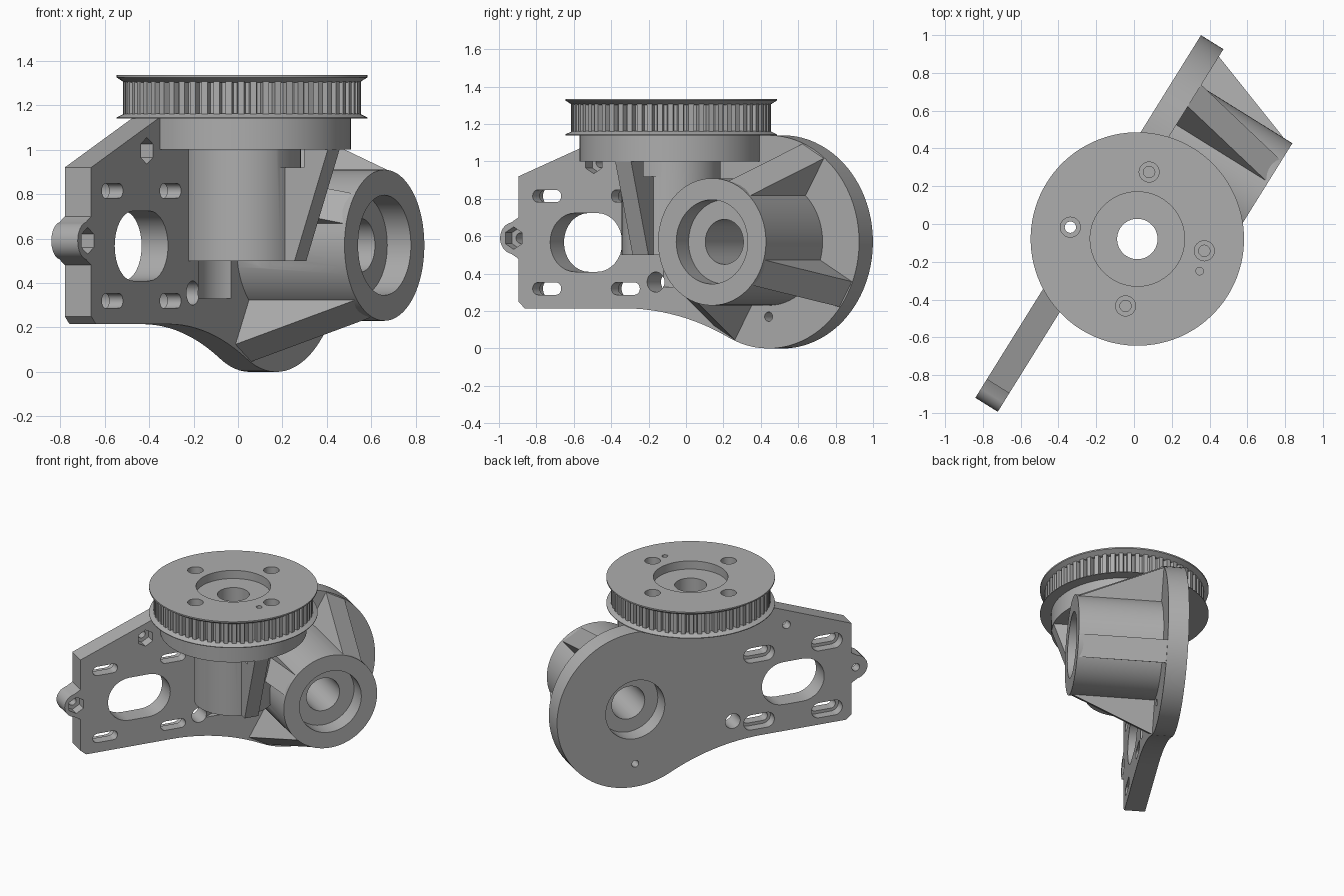
import bpy, bmesh
from math import radians, cos, sin, pi
from mathutils import Matrix, Vector

cube = bpy.data.objects.get("Cube")
if cube:
    bpy.data.objects.remove(cube, do_unlink=True)

grey = bpy.data.materials.new("plain_grey")
grey.use_nodes = True
grey.diffuse_color = (0.42, 0.42, 0.42, 1)
grey.node_tree.nodes["Principled BSDF"].inputs["Base Color"].default_value = (0.42, 0.42, 0.42, 1)

# Local frame: x runs along the plate, y points out of its back, z is up
BACK, FRONT, BOSS_END = 0.227, 0.087, -0.486
DISC = (0.466, 0.57)
HUB = (-0.058, -0.057)


def along_y(a, b, h):
    return (a, h, b)


def along_z(a, b, h):
    return (a, b, h)


def along_x(a, b, h):
    return (h, a, b)


def arc(c, r, a0=0, a1=360, n=64):
    """Points on an arc; a full turn leaves out the repeated last point."""
    count = n if abs(a1 - a0) == 360 else n + 1
    angles = [radians(a0 + (a1 - a0) * i / n) for i in range(count)]
    return [(c[0] + r * cos(t), c[1] + r * sin(t)) for t in angles]


def slot(c, r, d):
    return arc((c[0] + d, c[1]), r, -90, 90, 16) + arc((c[0] - d, c[1]), r, 90, 270, 16)


def loft(name, sections, place):
    """Solid through matching outlines, each given as (points, height)."""
    bm = bmesh.new()
    rings = [[bm.verts.new(place(a, b, h)) for a, b in pts] for pts, h in sections]
    for low, high in zip(rings, rings[1:]):
        for i in range(len(low)):
            j = (i + 1) % len(low)
            bm.faces.new((low[i], low[j], high[j], high[i]))
    bm.faces.new(rings[0])
    bm.faces.new(rings[-1])
    bmesh.ops.recalc_face_normals(bm, faces=bm.faces)
    mesh = bpy.data.meshes.new(name)
    bm.to_mesh(mesh)
    bm.free()
    mesh.materials.append(grey)
    obj = bpy.data.objects.new(name, mesh)
    bpy.context.collection.objects.link(obj)
    return obj


def prism(name, pts, lo, hi, place):
    return loft(name, [(pts, lo), (pts, hi)], place)


def combine(target, tool, operation):
    mod = target.modifiers.new("combine", "BOOLEAN")
    mod.operation, mod.solver, mod.object = operation, "EXACT", tool
    bpy.ops.object.select_all(action="DESELECT")
    bpy.context.view_layer.objects.active = target
    target.select_set(True)
    bpy.ops.object.modifier_apply(modifier=mod.name)
    bpy.data.objects.remove(tool, do_unlink=True)


def cut(target, pts, lo, hi, place):
    combine(target, prism("cutter", pts, lo, hi, place), "DIFFERENCE")


# Mounting plate: round end, concave underside, sloped top and screw tab
outline = [(-1.07, 0.215)]
outline += arc((-0.45, -1.275), 1.49, 90, 63.6, 12)
outline += arc(DISC, 0.57, -116.4, 90, 48)[1:]
outline += [(-0.54, 1.14), (-1.11, 0.92), (-1.11, 0.7)]
outline += arc((-1.14, 0.59), 0.085, 100, 260, 16)
outline += [(-1.11, 0.48), (-1.11, 0.25)]
body = prism("mount_body", outline, FRONT, BACK, along_y)

# Bearing boss with four tapering ribs
combine(body, prism("boss", arc(DISC, 0.34), BOSS_END, 0.15, along_y), "UNION")
rib = [(0.23, 0.15), (0.56, 0.15), (0.56, FRONT), (0.328, -0.48), (0.23, -0.48)]
for angle in (60, 150, 240, 330):
    t = radians(angle)

    def radial(r, y, h, c=cos(t), s=sin(t)):
        return (DISC[0] + r * c - h * s, y, DISC[1] + r * s + h * c)

    combine(body, prism("boss_rib", rib, -0.078, 0.078, radial), "UNION")

# Vertical hub, its wide flange trimmed flush with the plate, and its gusset
combine(body, prism("hub", arc(HUB, 0.265), 0.5, 1.07, along_z), "UNION")
flange = [(x, min(y, BACK)) for x, y in arc(HUB, 0.49, n=96)]
flange = [p for i, p in enumerate(flange) if p[1] < BACK or
          flange[i - 1][1] < BACK or flange[(i + 1) % len(flange)][1] < BACK]
combine(body, prism("flange", flange, 1.0, 1.14, along_z), "UNION")
gusset = [(-0.2, 0.5), (-0.367, 0.5), (-0.543, 1.0), (-0.543, 1.05), (-0.2, 1.05)]
combine(body, prism("gusset", gusset, HUB[0] - 0.05, HUB[0] + 0.05, along_x), "UNION")

# Boss bore and its bearing seats at both ends
cut(body, arc(DISC, 0.12), -0.6, 0.3, along_y)
cut(body, arc(DISC, 0.225), -0.6, BOSS_END + 0.125, along_y)
cut(body, arc(DISC, 0.215), BACK - 0.12, 0.3, along_y)

# Hub bore, lower clearance pocket and nut pocket
cut(body, arc(HUB, 0.107), 0.3, 1.2, along_z)
cut(body, arc(HUB, 0.2), 0.33, 0.6, along_z)
pocket = [(-0.307, 0.92), (-0.417, 0.92), (-0.417, 1.0), (-0.307, 1.0)]
cut(body, pocket, HUB[0] - 0.1, HUB[0] + 0.1, along_x)

# Motor opening and its four adjusting slots, widened at the back
cut(body, slot((-0.683, 0.567), 0.157, 0.07), 0, 0.3, along_y)
for x in (-0.93, -0.435):
    for z in (0.32, 0.815):
        cut(body, slot((x, z), 0.033, 0.057), 0, 0.3, along_y)
        cut(body, slot((x, z), 0.055, 0.057), 0.16, 0.3, along_y)

# Plain holes and hexagonal nut traps
cut(body, arc((-0.245, 0.355), 0.054, n=32), 0, 0.3, along_y)
cut(body, arc((DISC[0], 0.17), 0.025, n=24), 0, 0.3, along_y)
for c in ((-1.14, 0.59), (-0.636, 0.995)):
    cut(body, arc(c, 0.028, n=24), 0, 0.3, along_y)
    cut(body, arc(c, 0.06, 30, 390, 6), 0, FRONT + 0.07, along_y)

# Toothed pulley between two bevelled rims
TEETH = 60
gear = []
for i in range(TEETH):
    for part, r in ((0, 0.535), (0.5, 0.535), (0.6, 0.505), (0.9, 0.505)):
        t = 2 * pi * (i + part) / TEETH
        gear.append((HUB[0] + r * cos(t), HUB[1] + r * sin(t)))
rim, neck = arc(HUB, 0.565, n=96), arc(HUB, 0.53, n=96)
pulley = prism("toothed_pulley", gear, 1.145, 1.32, along_z)
combine(pulley, loft("lower_rim", [(rim, 1.14), (rim, 1.145), (neck, 1.162)], along_z), "UNION")
combine(pulley, loft("upper_rim", [(neck, 1.303), (rim, 1.325), (rim, 1.335)], along_z), "UNION")

# Pulley bore, recess, four counterbored screw holes and a pin hole
cut(pulley, arc(HUB, 0.107), 1.0, 1.4, along_z)
cut(pulley, arc(HUB, 0.25), 1.275, 1.4, along_z)
for k in range(4):
    t = radians(21.9 + 90 * k)
    c = (HUB[0] + 0.36 * cos(t), HUB[1] + 0.36 * sin(t))
    cut(pulley, arc(c, 0.03, n=24), 1.0, 1.4, along_z)
    cut(pulley, arc(c, 0.053, n=32), 1.235, 1.4, along_z)
cut(pulley, arc((HUB[0] + 0.03, HUB[1] - 0.37), 0.02, n=20), 1.2, 1.4, along_z)

# Turn the assembly into place and shade it
for obj in (body, pulley):
    obj.data.transform(Matrix.Rotation(radians(58.1), 4, "Z"))
    bpy.ops.object.select_all(action="DESELECT")
    bpy.context.view_layer.objects.active = obj
    obj.select_set(True)
    bpy.ops.object.shade_smooth_by_angle(angle=radians(20))
